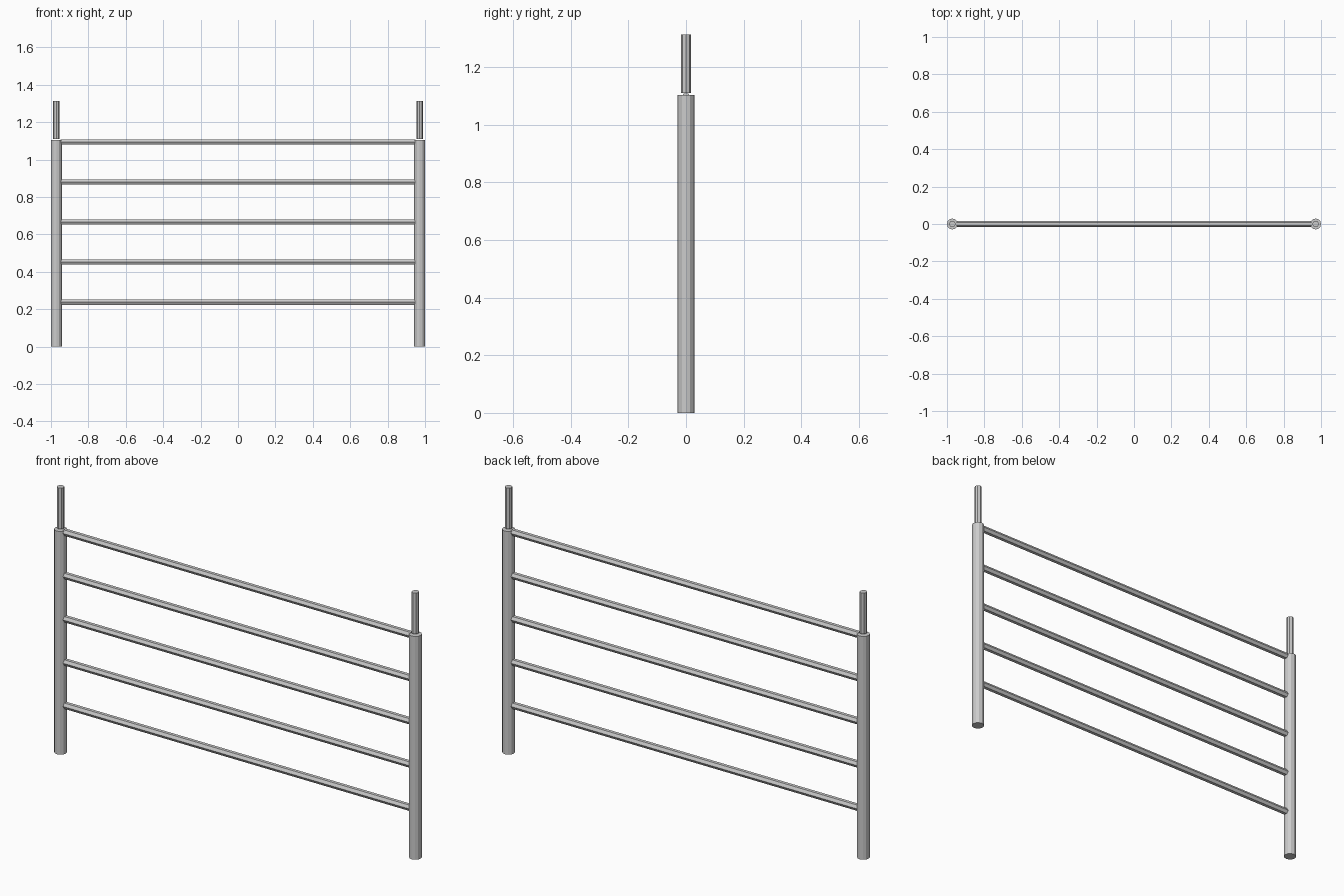
import bpy
from math import pi

if "Cube" in bpy.data.objects:
    bpy.data.objects.remove(bpy.data.objects["Cube"])


def tube(name, radius, length, sides, location, rotation=(0, 0, 0)):
    bpy.ops.mesh.primitive_cylinder_add(
        vertices=sides, radius=radius, depth=length,
        location=location, rotation=rotation)
    bpy.context.object.name = name


# Upright posts with slimmer connecting pins just above them
for label, x in (("left", -0.971), ("right", 0.971)):
    tube(f"{label}_post", 0.029, 1.104, 12, (x, 0, 0.552))
    tube(f"{label}_pin", 0.017, 0.203, 8, (x, 0, 1.2115))

# Five horizontal rails
for i in range(5):
    tube(f"rail_{i + 1}", 0.0165, 1.90, 6, (0, 0, 0.238 + i * 0.214),
         (0, pi / 2, 0))
